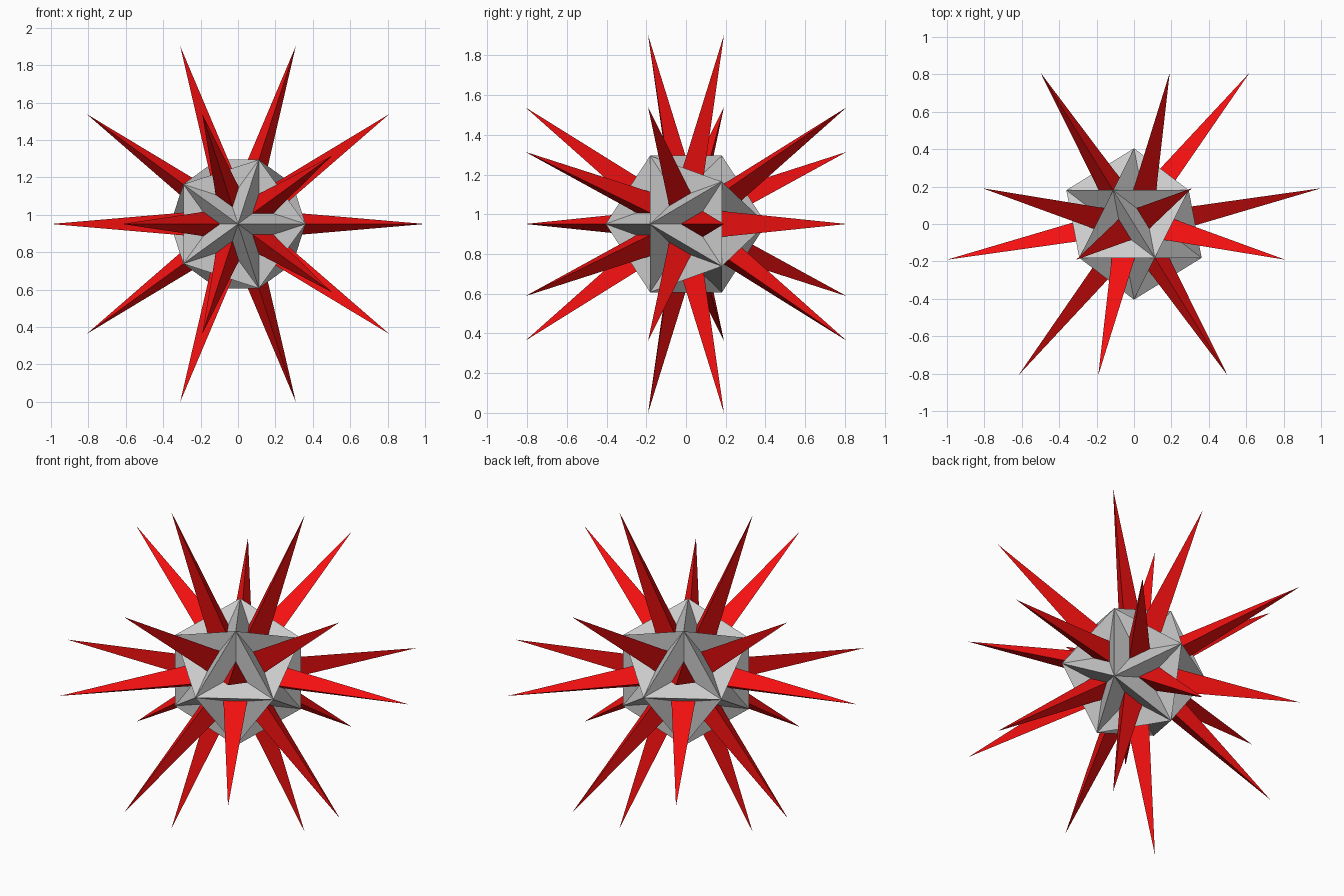
import bpy, bmesh
from math import sin, cos, radians
from mathutils import Vector

if "Cube" in bpy.data.objects:
    bpy.data.objects.remove(bpy.data.objects["Cube"])

R_CORE = 0.4045          # radius of the dimpled core's 12 points
R_TIP = 1.0184           # radius of the 20 spike tips
R_DIMPLE = 0.2275        # radius of the dimple centres
T = 0.305                # where a spike ridge meets a dimple valley
CENTRE = Vector((0, 0, 0.951))


def make_object(name, bm):
    bmesh.ops.remove_doubles(bm, verts=bm.verts, dist=1e-5)
    bmesh.ops.recalc_face_normals(bm, faces=bm.faces)
    mesh = bpy.data.meshes.new(name)
    bm.to_mesh(mesh)
    bm.free()
    obj = bpy.data.objects.new(name, mesh)
    bpy.context.collection.objects.link(obj)
    obj.location = CENTRE
    return obj


def add_face(bm, points):
    return bm.faces.new([bm.verts.new(p) for p in points])


# Guide icosahedron with a five-fold axis along y
guide = bmesh.new()
ring, h = R_CORE * 0.8944, R_CORE * 0.4472
for s in (-1, 1):
    guide.verts.new((0, s * R_CORE, 0))
    for k in range(5):
        a = radians(72 * k + (36 if s > 0 else 0))
        guide.verts.new((ring * cos(a), s * h, ring * sin(a)))
bmesh.ops.convex_hull(guide, input=guide.verts)

core, spikes = bmesh.new(), bmesh.new()
for f in guide.faces:
    axis = f.calc_center_median().normalized()
    corners = [v.co.copy() for v in f.verts]
    bottom = axis * R_DIMPLE
    base = [bottom.lerp(c, T) for c in corners]
    for i in range(3):
        j = (i + 1) % 3
        # Dimple wall around the spike
        add_face(core, (corners[i], corners[j], base[j], base[i]))
        # Three-sided spike rising from the dimple
        add_face(spikes, (base[i], base[j], axis * R_TIP))
guide.free()

make_object("dimpled_core", core)
spike_obj = make_object("spikes", spikes)
red = bpy.data.materials.new("red")
red.diffuse_color = (0.9, 0.005, 0.005, 1)
red.use_nodes = True
red.node_tree.nodes["Principled BSDF"].inputs["Base Color"].default_value = red.diffuse_color
spike_obj.data.materials.append(red)
